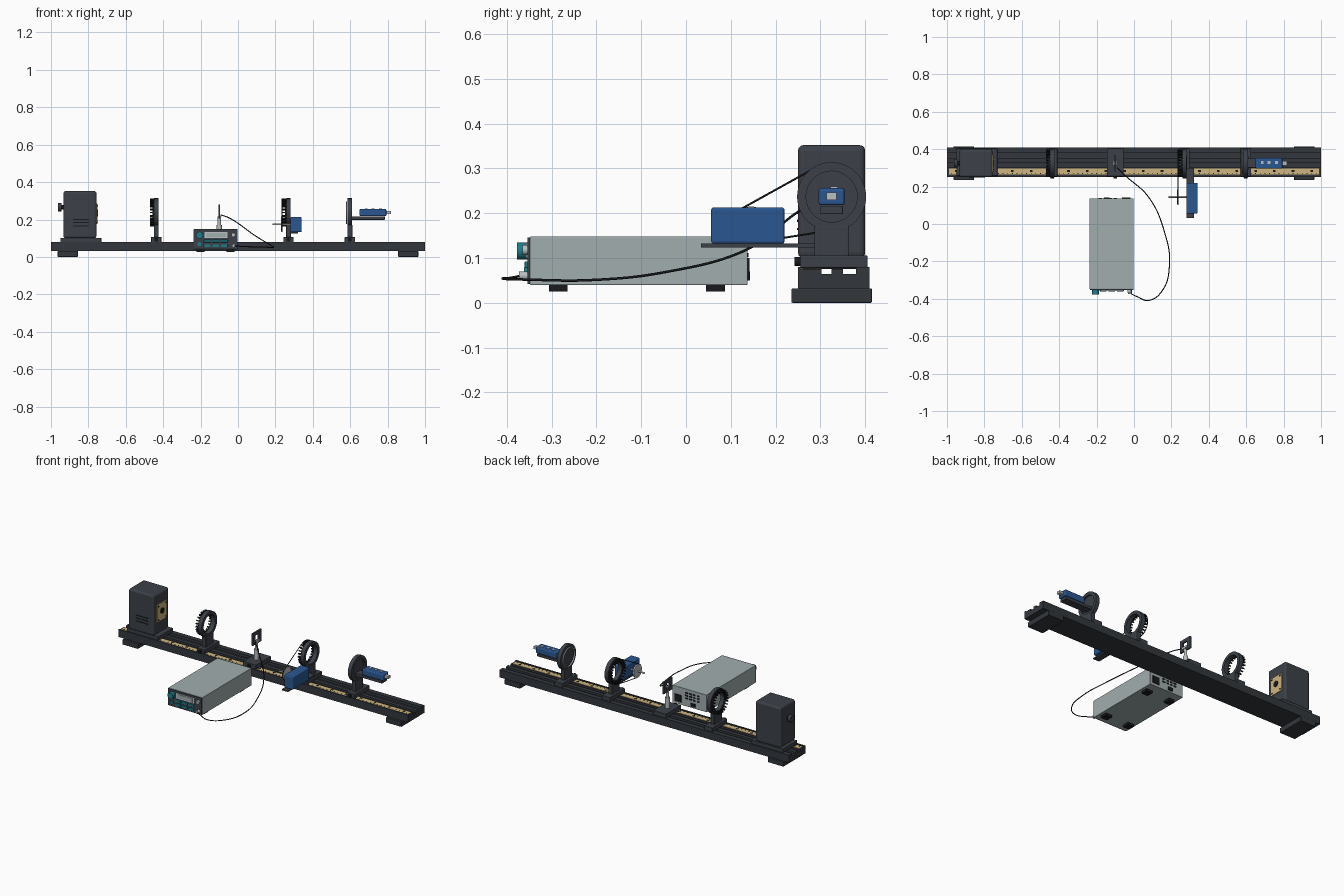
import bpy, bmesh
from math import pi, sin, cos, acos, atan2, hypot
from mathutils import Matrix, Vector

cube = bpy.data.objects.get("Cube")
if cube:
    bpy.data.objects.remove(cube, do_unlink=True)


def material(name, rgb):
    m = bpy.data.materials.new(name)
    m.use_nodes = True
    col = [(c / 255) ** 2.2 for c in rgb] + [1]
    m.diffuse_color = col
    m.node_tree.nodes["Principled BSDF"].inputs["Base Color"].default_value = col
    return m


SLATE = material("dark slate", (62, 67, 74))
RAIL = material("rail charcoal", (54, 58, 63))
BLACK = material("black", (30, 32, 35))
CASE = material("case grey", (160, 172, 173))
SILVER = material("silver", (185, 190, 192))
TEAL = material("teal", (35, 125, 138))
BLUE = material("blue", (46, 88, 145))
TAN = material("tan", (205, 180, 125))


def finish(name, bm, mat, bevel=0, smooth=False):
    bmesh.ops.recalc_face_normals(bm, faces=bm.faces)
    me = bpy.data.meshes.new(name)
    bm.to_mesh(me)
    bm.free()
    ob = bpy.data.objects.new(name, me)
    bpy.context.collection.objects.link(ob)
    me.materials.append(mat)
    if bevel:
        mod = ob.modifiers.new("bevel", "BEVEL")
        mod.width, mod.segments = bevel, 3
    if smooth:
        bpy.ops.object.select_all(action="DESELECT")
        bpy.context.view_layer.objects.active = ob
        ob.select_set(True)
        bpy.ops.object.shade_smooth_by_angle(angle=pi / 5)
    return ob


def boxes(name, centres, size, mat, bevel=0):
    """One object made of equal boxes."""
    bm = bmesh.new()
    for c in centres:
        bmesh.ops.create_cube(bm, size=1, matrix=Matrix.Translation(c) @ Matrix.Diagonal((*size, 1)))
    return finish(name, bm, mat, bevel)


def box(name, x, y, z, mat, bevel=0):
    """Box from its three (low, high) extents."""
    return boxes(name, [[(a + b) / 2 for a, b in (x, y, z)]], [b - a for a, b in (x, y, z)], mat, bevel)


def cyl(name, centre, r, depth, axis, mat, segs=32):
    turn = {"x": Matrix.Rotation(pi / 2, 4, "Y"), "y": Matrix.Rotation(pi / 2, 4, "X"), "z": Matrix()}[axis]
    bm = bmesh.new()
    bmesh.ops.create_cone(bm, cap_ends=True, segments=segs, radius1=r, radius2=r, depth=depth,
                          matrix=Matrix.Translation(centre) @ turn)
    return finish(name, bm, mat, smooth=True)


def tube(name, x, y, z, outer, inner, mat, segs=48):
    """Ring around an axis along x."""
    bm = bmesh.new()
    loops = []
    for i in range(segs):
        a = 2 * pi * i / segs
        loops.append([bm.verts.new((px, y + r * cos(a), z + r * sin(a)))
                      for px, r in ((x[0], inner), (x[0], outer), (x[1], outer), (x[1], inner))])
    for i, a in enumerate(loops):
        b = loops[(i + 1) % segs]
        for k in range(4):
            bm.faces.new((a[k], a[(k + 1) % 4], b[(k + 1) % 4], b[k]))
    return finish(name, bm, mat, smooth=True)


def wire(name, pts, r, mat, closed=False, kind="BEZIER"):
    cu = bpy.data.curves.new(name, "CURVE")
    cu.dimensions = "3D"
    cu.bevel_depth, cu.bevel_resolution, cu.resolution_u = r, 2, 10
    sp = cu.splines.new(kind)
    pool = sp.bezier_points if kind == "BEZIER" else sp.points
    pool.add(len(pts) - 1)
    for p, co in zip(pool, pts):
        if kind == "BEZIER":
            p.co = co
            p.handle_left_type = p.handle_right_type = "AUTO"
        else:
            p.co = (*co, 1)
    sp.use_cyclic_u = closed
    cu.materials.append(mat)
    ob = bpy.data.objects.new(name, cu)
    bpy.context.collection.objects.link(ob)


# Optical rail: grooved extrusion, feet and printed scale
MID, AXIS = 0.325, 0.237
profile = [(.25, .032), (.41, .032), (.41, .08), (.38, .08), (.38, .064), (.35, .064), (.35, .076),
           (.325, .076), (.325, .064), (.302, .064), (.302, .075), (.258, .075), (.258, .066), (.25, .066)]
bm = bmesh.new()
face = bm.faces.new([bm.verts.new((-1, y, z)) for y, z in profile])
ext = bmesh.ops.extrude_face_region(bm, geom=[face])
bmesh.ops.translate(bm, vec=(2, 0, 0), verts=[v for v in ext["geom"] if isinstance(v, bmesh.types.BMVert)])
finish("rail", bm, RAIL)
box("rail_front_lip", (-1, 1), (.25, .258), (.06, .08), RAIL)
for s, side in ((-1, "right"), (1, "left")):
    box(side + "_rail_foot", (s * .91 - .054, s * .91 + .054), (.235, .415), (0, .032), RAIL, .003)
box("rail_scale", (-.99, .99), (.264, .297), (.075, .077), TAN)
boxes("scale_ticks", [(-.975 + .025 * i, .27, .077) for i in range(79)], (.004, .008, .002), BLACK)
boxes("scale_marks", [(-.95 + .1 * i, .284, .077) for i in range(20)], (.014, .01, .002), BLACK)


def carriage(name, x, w):
    box(name + "_carriage", (x - w, x + w), (.255, .405), (.078, .106), SLATE, .003)
    cyl(name + "_clamp_knob", (x, .25, .092), .01, .016, "y", BLACK, 20)


# Lamp house
box("lamp_base", (-.95, -.73), (.257, .403), (.076, .102), SLATE, .003)
box("lamp_house", (-.933, -.757), (.25, .4), (.1, .352), SLATE, .012)
boxes("lamp_vents", [(-.84, .2495, .165 + .018 * i) for i in range(3)], (.085, .003, .005), BLACK)
box("lamp_window_plate", (-.758, -.752), (.278, .372), (.175, .285), TAN)
cyl("lamp_aperture", (-.751, MID, .235), .018, .006, "x", BLACK)
boxes("window_screws", [(-.751, MID + a * .035, .23 + b * .043) for a in (-1, 1) for b in (-1, 1)],
      (.004, .007, .007), BLACK)
cyl("lamp_knob_shaft", (-.942, MID, .265), .012, .025, "x", BLACK)
cyl("lamp_knob", (-.953, MID, .265), .022, .02, "x", SLATE)


# Ring holders on carriages
def ring_holder(name, x, teeth):
    carriage(name, x, .028)
    box(name + "_post", (x - .013, x + .013), (MID - .038, MID + .038), (.1, .172), SLATE, .002)
    tube(name + "_ring", (x - .012, x + .012), MID, AXIS, .077, .057, SLATE)
    if teeth:
        tube(name + "_toothed_rim", (x - .02, x - .011), MID, AXIS, .067, .058, BLACK)
        bm = bmesh.new()
        for i in range(24):
            m = (Matrix.Translation((x - .022, MID, AXIS)) @ Matrix.Rotation(2 * pi * i / 24, 4, "X")
                 @ Matrix.Translation((0, 0, .067)) @ Matrix.Diagonal((.024, .007, .014, 1)))
            bmesh.ops.create_cube(bm, size=1, matrix=m)
        finish(name + "_teeth", bm, BLACK)


ring_holder("first_polariser", -.437, True)
ring_holder("second_polariser", .27, True)
ring_holder("detector_holder", .598, False)
cyl("detector_mask", (.594, MID, AXIS), .058, .01, "x", SLATE, 48)
tube("mask_rim", (.578, .584), MID, AXIS, .06, .054, SILVER)

# Light detector on its shelf
box("detector_shelf", (.6, .785), (.3, .35), (.198, .216), SLATE, .002)
box("detector_body", (.65, .793), (.296, .354), (.218, .256), BLUE, .006)
boxes("detector_buttons", [(x, .33, .257) for x in (.685, .722, .762)], (.014, .016, .005), SILVER)
box("detector_plug", (.79, .818), (.314, .336), (.23, .246), SILVER)

# Sample holder
carriage("sample", -.1, .045)
cyl("sample_post_base", (-.1, MID, .135), .014, .07, "z", SILVER)
cyl("sample_post", (-.1, MID, .185), .009, .06, "z", SILVER)
for n, y in (("front", .294), ("back", .356)):
    box("sample_frame_" + n, (-.105, -.095), (y - .012, y + .012), (.205, .28), SLATE)
for n, z in (("lower", .215), ("upper", .27)):
    box("sample_frame_" + n, (-.105, -.095), (.3, .35), (z - .01, z + .01), SLATE)
box("sample_clip", (-.094, -.088), (.305, .345), (.215, .228), SILVER)

# Drive motor, pulley and belt turning the second polariser
box("motor_bracket", (.28, .322), (.033, .3), (.124, .132), SLATE)
box("motor_body", (.28, .34), (.056, .22), (.132, .213), BLUE, .006)
cyl("motor_shaft", (.235, .145, .175), .005, .1, "x", SILVER, 16)
cyl("motor_pulley", (.235, .145, .175), .04, .008, "x", SILVER, 40)
a, b = Vector((.145, .175)), Vector((MID, AXIS))
d = b - a
heading, lean = atan2(d.y, d.x), acos((.041 - .074) / hypot(*d))
belt = []
for c, r, start, sweep in ((a, .041, heading + lean, 2 * pi - 2 * lean), (b, .074, heading - lean, 2 * lean)):
    for i in range(17):
        t = start + sweep * i / 16
        belt.append((.236, c.x + r * cos(t), c.y + r * sin(t)))
wire("drive_belt", belt, .0022, BLACK, True, "POLY")

# Control box
box("control_case", (-.238, -.002), (-.348, .137), (.04, .148), CASE, .002)
box("control_front_panel", (-.236, -.004), (-.354, -.346), (.042, .146), SLATE)
boxes("control_feet", [(x, y, .034) for x in (-.2, -.04) for y in (-.285, .066)], (.042, .042, .018), BLACK)
cyl("control_knob", (-.205, -.365, .116), .019, .024, "y", TEAL)
box("control_display", (-.178, -.055), (-.357, -.35), (.1, .134), SILVER)
box("display_window", (-.168, -.065), (-.359, -.355), (.106, .128), CASE)
boxes("control_buttons", [(x, -.356, z) for x in (-.165, -.119, -.073) for z in (.085, .06)],
      (.037, .008, .015), TEAL, .002)
cyl("power_button", (-.207, -.357, .068), .011, .01, "y", TEAL)
cyl("upper_socket", (-.025, -.358, .118), .011, .014, "y", SILVER)
cyl("lower_socket", (-.022, -.362, .06), .01, .022, "y", SILVER)

# Control box rear
box("power_inlet", (-.065, -.02), (.135, .142), (.056, .1), BLACK)
boxes("rear_vents", [(-.1 - .027 * i, .137, .09 + .017 * j) for i in range(4) for j in range(3)],
      (.018, .004, .009), BLACK)
box("rear_socket", (-.16, -.13), (.135, .143), (.05, .07), BLACK)

# Cable from control box to sample
wire("sample_cable", [(-.022, -.37, .06), (.02, -.39, .056), (.075, -.409, .054), (.15, -.358, .052),
                      (.19, -.21, .051), (.165, -.05, .068), (.085, .134, .118), (-.05, .262, .21),
                      (-.09, .3, .224)], .0028, BLACK)
